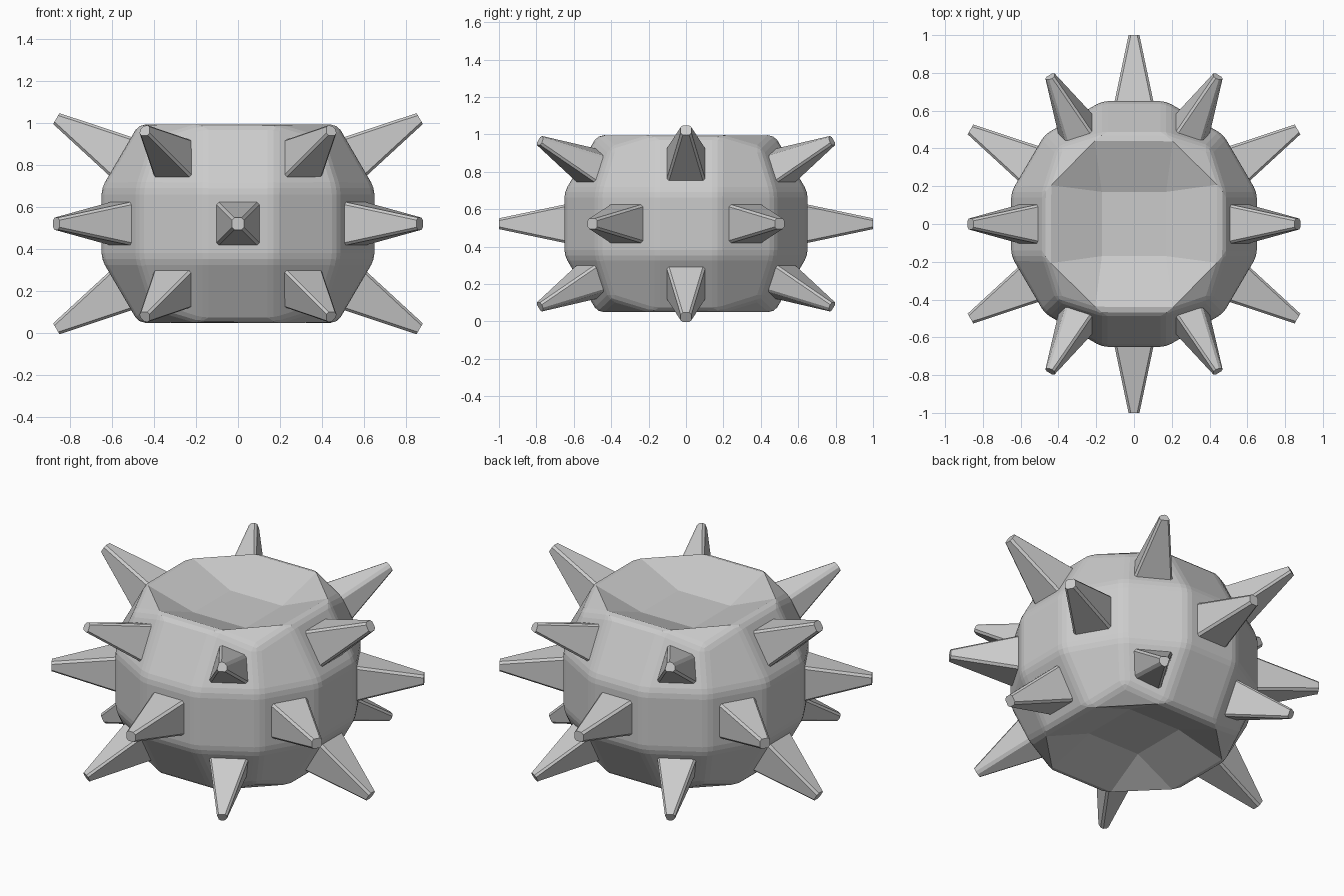
import bpy, bmesh
from mathutils import Vector

if "Cube" in bpy.data.objects:
    bpy.data.objects.remove(bpy.data.objects["Cube"])

ZC = 0.522      # height of the centre of the body
DISH = 0.37     # height of the sunken top and bottom plates from the centre


def point(u):
    """Place a node of a 3x3 gridded cube (coordinates -3,-1,1,3) on the rounded body."""
    outer = sum(abs(c) == 3 for c in u)
    far = {1: 0.65, 2: 0.473, 3: 0.402}[outer]
    p = Vector([(far if abs(c) == 3 else 0.17) * (1 if c > 0 else -1) for c in u])
    if outer == 1 and abs(u[2]) == 3:
        p.z = DISH * (1 if u[2] > 0 else -1)
    return p


def cells():
    """Yield axis, column, row and the four node keys of every cell."""
    for axis in range(3):
        for side in (-3, 3):
            for i in range(3):
                for j in range(3):
                    keys = []
                    for di, dj in ((0, 0), (1, 0), (1, 1), (0, 1)):
                        k = [-3 + 2 * (i + di), -3 + 2 * (j + dj)]
                        k.insert(axis, side)
                        keys.append(tuple(k))
                    yield axis, i, j, keys


def finish(bm, name):
    bmesh.ops.recalc_face_normals(bm, faces=bm.faces[:])
    me = bpy.data.meshes.new(name)
    bm.to_mesh(me)
    bm.free()
    ob = bpy.data.objects.new(name, me)
    ob.location.z = ZC
    bpy.context.collection.objects.link(ob)
    return ob


# Body: panelled ball with sunken top and bottom and bevelled seams
bm = bmesh.new()
node = {}
for axis, i, j, keys in cells():
    for k in keys:
        if k not in node:
            node[k] = bm.verts.new(point(k))
    vs = [node[k] for k in keys]
    if axis == 2 and i != 1 and j != 1:
        # dish corners fold along the line between the neighbouring rim points
        c = next(n for n, k in enumerate(keys) if all(abs(x) == 3 for x in k))
        r = vs[c:] + vs[:c]
        bm.faces.new((r[0], r[1], r[3]))
        bm.faces.new((r[1], r[2], r[3]))
    else:
        bm.faces.new(vs)
bmesh.ops.recalc_face_normals(bm, faces=bm.faces[:])
key_of = {v: k for k, v in node.items()}
seams = []
for e in bm.edges:
    a, b = (key_of[v] for v in e.verts)
    in_dish = any(abs(k[2]) == 3 and abs(k[0]) == 1 and abs(k[1]) == 1 for k in (a, b))
    fold = sum(x != y for x, y in zip(a, b)) > 1
    if not in_dish and not fold:
        seams.append(e)
bmesh.ops.bevel(bm, geom=seams, offset=0.03, offset_type='OFFSET', segments=2,
                profile=0.5, affect='EDGES', clamp_overlap=True)
finish(bm, "body")


# Spikes: tapered four-sided studs on alternating panels
def spike(pts, name):
    c = sum(pts, Vector()) / 4
    n = (pts[2] - pts[0]).cross(pts[3] - pts[1]).normalized()
    if n.dot(c) < 0:
        n = -n
    tip = (c.normalized() + n).normalized()
    bm = bmesh.new()
    base = [bm.verts.new(c + (p - c) * 0.64 - n * 0.03) for p in pts]
    top = [bm.verts.new(tip + (p - c) * 0.17) for p in pts]
    bm.faces.new(base)
    bm.faces.new(top)
    for a in range(4):
        b = (a + 1) % 4
        bm.faces.new((base[a], base[b], top[b], top[a]))
    bmesh.ops.recalc_face_normals(bm, faces=bm.faces[:])
    long_edges = [e for e in bm.edges
                  if (e.verts[0] in base) != (e.verts[1] in base)]
    bmesh.ops.bevel(bm, geom=long_edges, offset=0.012, offset_type='OFFSET',
                    segments=1, profile=0.5, affect='EDGES', clamp_overlap=True)
    finish(bm, name)


count = 0
for axis, i, j, keys in cells():
    # front and back: middle and corners; left and right: middles of the edges
    if axis < 2 and (i + j) % 2 == (1 if axis == 0 else 0):
        count += 1
        spike([point(k) for k in keys], f"spike_{count:02d}")
